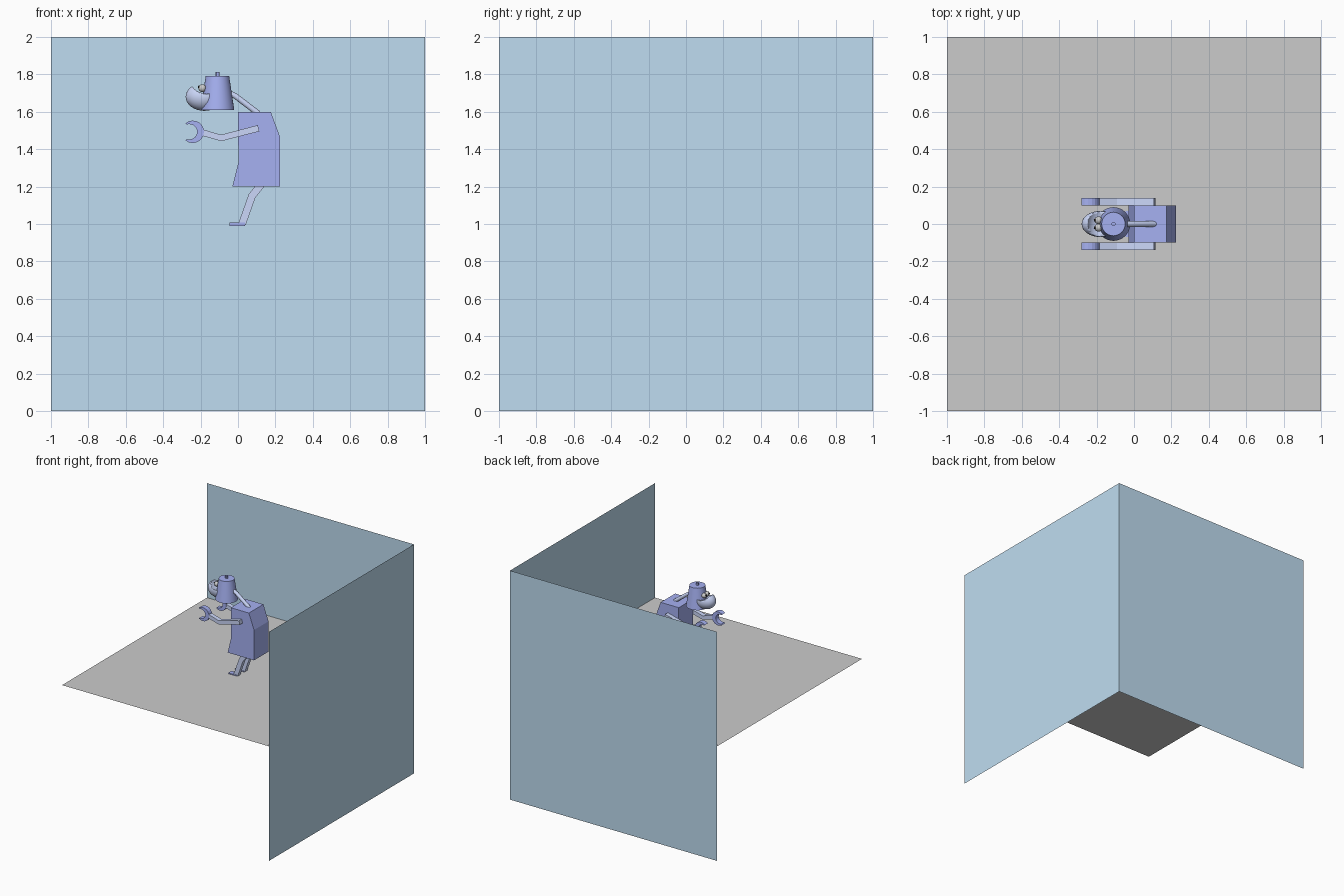
import bpy, bmesh
from math import sin, cos, pi, radians
from mathutils import Vector

if "Cube" in bpy.data.objects:
    bpy.data.objects.remove(bpy.data.objects["Cube"])


def material(name, rgb):
    m = bpy.data.materials.new(name)
    m.diffuse_color = (*rgb, 1)
    m.use_nodes = True
    m.node_tree.nodes["Principled BSDF"].inputs["Base Color"].default_value = m.diffuse_color
    return m


WALL = material("wall_blue", (0.52, 0.72, 0.88))
BLUE = material("body_blue", (0.38, 0.44, 0.89))
LIGHT = material("light_blue", (0.60, 0.68, 0.95))
WHITE = material("eye_white", (0.95, 0.95, 0.95))
BLACK = material("pupil_black", (0.02, 0.02, 0.02))


def finish(name, bm, mat=None):
    me = bpy.data.meshes.new(name)
    bm.to_mesh(me)
    bm.free()
    ob = bpy.data.objects.new(name, me)
    bpy.context.collection.objects.link(ob)
    if mat:
        me.materials.append(mat)
    return ob


def quad(name, pts, mat=None):
    bm = bmesh.new()
    bm.faces.new([bm.verts.new(p) for p in pts])
    return finish(name, bm, mat)


def extrude_xz(name, pts, y0, y1, mat):
    """Extrude an x-z outline along y."""
    bm = bmesh.new()
    f = bm.faces.new([bm.verts.new((x, y0, z)) for x, z in pts])
    new = bmesh.ops.extrude_face_region(bm, geom=[f])["geom"]
    bmesh.ops.translate(bm, vec=(0, y1 - y0, 0),
                        verts=[v for v in new if isinstance(v, bmesh.types.BMVert)])
    bmesh.ops.recalc_face_normals(bm, faces=bm.faces)
    return finish(name, bm, mat)


def strip(path, w):
    """Outline of constant width around a bent x-z path."""
    p = [Vector(q) for q in path]
    left, right = [], []
    for i, q in enumerate(p):
        d = (p[min(i + 1, len(p) - 1)] - p[max(i - 1, 0)]).normalized()
        n = Vector((-d.y, d.x)) * w / 2
        left.append(q + n)
        right.append(q - n)
    return left + right[::-1]


def ellipsoid(name, loc, size, mat=None, seg=32):
    bm = bmesh.new()
    bmesh.ops.create_uvsphere(bm, u_segments=seg, v_segments=seg // 2, radius=1)
    bmesh.ops.scale(bm, vec=size, verts=bm.verts)
    bmesh.ops.translate(bm, vec=loc, verts=bm.verts)
    for f in bm.faces:
        f.smooth = True
    return finish(name, bm, mat)


def cone(name, x, z0, z1, r0, r1, mat, seg=32):
    bm = bmesh.new()
    bmesh.ops.create_cone(bm, cap_ends=True, segments=seg, radius1=r0, radius2=r1, depth=z1 - z0)
    bmesh.ops.translate(bm, vec=(x, 0, (z0 + z1) / 2), verts=bm.verts)
    for f in bm.faces:
        f.smooth = len(f.verts) == 4
    for e in bm.edges:
        e.smooth = e.calc_face_angle(0) < radians(30)
    return finish(name, bm, mat)


# Room: floor halfway up two walls
quad("floor", [(-1, -1, 1), (1, -1, 1), (1, 1, 1), (-1, 1, 1)])
quad("back_wall", [(-1, 1, 0), (1, 1, 0), (1, 1, 2), (-1, 1, 2)], WALL)
quad("right_wall", [(1, 1, 0), (1, -1, 0), (1, -1, 2), (1, 1, 2)], WALL)

# Torso
extrude_xz("torso", [(0, 1.6), (0.175, 1.6), (0.225, 1.465), (0.225, 1.2),
                     (-0.03, 1.2), (0.002, 1.33)], -0.1, 0.1, BLUE)

# Bucket head with knob
cone("head", -0.11, 1.61, 1.79, 0.09, 0.063, BLUE)
cone("head_knob", -0.11, 1.785, 1.812, 0.011, 0.011, BLUE, 12)

# Neck tube
cu = bpy.data.curves.new("neck", "CURVE")
cu.dimensions = "3D"
cu.bevel_depth = 0.016
cu.bevel_resolution = 3
cu.use_fill_caps = True
sp = cu.splines.new("POLY")
path = [(0.11, 1.59), (-0.015, 1.685), (-0.07, 1.71)]
sp.points.add(len(path) - 1)
for pt, (x, z) in zip(sp.points, path):
    pt.co = (x, 0, z, 1)
cu.materials.append(LIGHT)
bpy.context.collection.objects.link(bpy.data.objects.new("neck", cu))

# Crescent jaw
jaw = ellipsoid("jaw", (-0.18, 0, 1.68), (0.10, 0.07, 0.075), LIGHT)
cutter = ellipsoid("jaw_cutter", (-0.17, 0, 1.76), (0.08, 0.13, 0.075), LIGHT)
cutter.hide_render = True
cutter.hide_viewport = True
mod = jaw.modifiers.new("hollow", "BOOLEAN")
mod.operation = "DIFFERENCE"
mod.object = cutter

# Claw outline: outer arc minus a shifted inner arc
N = 14
claw = [(-0.242 + 0.06 * cos(a), 1.493 + 0.06 * sin(a))
        for a in [radians(-130 + 260 * i / N) for i in range(N + 1)]]
claw += [(-0.262 + 0.044 * cos(a), 1.493 + 0.041 * sin(a))
         for a in [radians(105 - 210 * i / N) for i in range(N + 1)]]

# Paired parts
for s, side in ((-1, "right"), (1, "left")):
    arm = strip([(0.11, 1.512), (-0.09, 1.46), (-0.195, 1.49)], 0.034)
    extrude_xz(side + "_arm", arm, s * 0.1, s * 0.138, LIGHT)
    extrude_xz(side + "_claw", claw, s * 0.098, s * 0.14, BLUE)
    leg = strip([(0.135, 1.225), (0.075, 1.15), (0.022, 1.0)], 0.04)
    extrude_xz(side + "_leg", leg, s * 0.03, s * 0.066, LIGHT)
    foot = [(-0.045, 0.99), (0.037, 0.99), (0.037, 1.008), (-0.045, 1.008)]
    extrude_xz(side + "_foot", foot, s * 0.026, s * 0.07, BLUE)
    ellipsoid(side + "_eye", (-0.19, s * 0.02, 1.726), (0.021,) * 3, WHITE, 16)
    ellipsoid(side + "_pupil", (-0.207, s * 0.02, 1.732), (0.008,) * 3, BLACK, 12)
